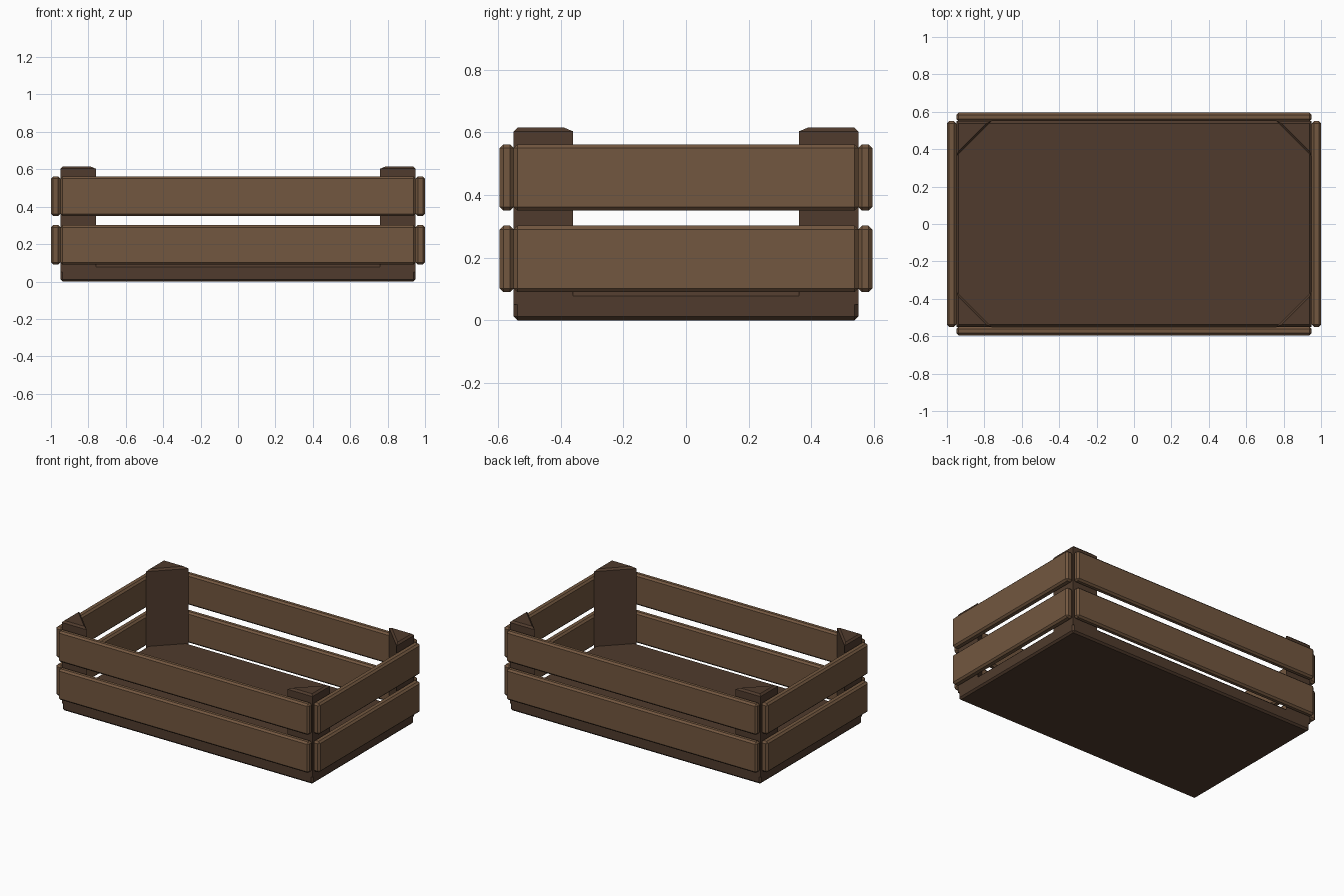
import bpy
import bmesh
from mathutils import Vector

if "Cube" in bpy.data.objects:
    bpy.data.objects.remove(bpy.data.objects["Cube"])

CHAMFER = 0.012


def material(name, color):
    mat = bpy.data.materials.new(name)
    mat.diffuse_color = (*color, 1)
    mat.use_nodes = True
    mat.node_tree.nodes["Principled BSDF"].inputs["Base Color"].default_value = mat.diffuse_color
    return mat


slat_wood = material("slat_wood", (0.17, 0.095, 0.05))
frame_wood = material("frame_wood", (0.08, 0.044, 0.026))


def finish(name, bm, mat):
    bmesh.ops.recalc_face_normals(bm, faces=bm.faces)
    mesh = bpy.data.meshes.new(name)
    bm.to_mesh(mesh)
    bm.free()
    mesh.materials.append(mat)
    obj = bpy.data.objects.new(name, mesh)
    bpy.context.collection.objects.link(obj)
    return obj


def chamfer(bm, edges):
    bmesh.ops.bevel(bm, geom=edges, offset=CHAMFER, offset_type='OFFSET',
                    segments=1, affect='EDGES')


def board(name, low, high, mat):
    """Chamfered box between two opposite corners."""
    low, high = Vector(low), Vector(high)
    bm = bmesh.new()
    bmesh.ops.create_cube(bm, size=1)
    bmesh.ops.scale(bm, vec=high - low, verts=bm.verts)
    bmesh.ops.translate(bm, vec=(low + high) / 2, verts=bm.verts)
    chamfer(bm, bm.edges[:])
    return finish(name, bm, mat)


def corner_post(name, sx, sy):
    """Triangular post with chamfered top, standing on the floor."""
    profile = [(0.95, 0.55), (0.76, 0.55), (0.95, 0.36)]
    bm = bmesh.new()
    face = bm.faces.new([bm.verts.new((x * sx, y * sy, 0.05)) for x, y in profile])
    ext = bmesh.ops.extrude_face_region(bm, geom=[face])
    top = [v for v in ext["geom"] if isinstance(v, bmesh.types.BMVert)]
    bmesh.ops.translate(bm, vec=(0, 0, 0.565), verts=top)
    bmesh.ops.recalc_face_normals(bm, faces=bm.faces)
    chamfer(bm, [e for e in bm.edges if all(v in top for v in e.verts)])
    return finish(name, bm, mat=frame_wood)


# Floor board
board("floor", (-0.95, -0.55, 0), (0.95, 0.55, 0.09), frame_wood)

# Corner posts
for sx, side in ((-1, "left"), (1, "right")):
    for sy, end in ((-1, "front"), (1, "back")):
        corner_post(f"{end}_{side}_post", sx, sy)

# Two rows of slats on all four sides
for row, z0, z1 in (("lower", 0.09, 0.302), ("upper", 0.35, 0.562)):
    for s, long_side, short_side in ((-1, "front", "left"), (1, "back", "right")):
        y0, y1 = sorted((s * 0.55, s * 0.595))
        board(f"{row}_{long_side}_slat", (-0.95, y0, z0), (0.95, y1, z1), slat_wood)
        x0, x1 = sorted((s * 0.95, s * 1.0))
        board(f"{row}_{short_side}_slat", (x0, -0.55, z0), (x1, 0.55, z1), slat_wood)
